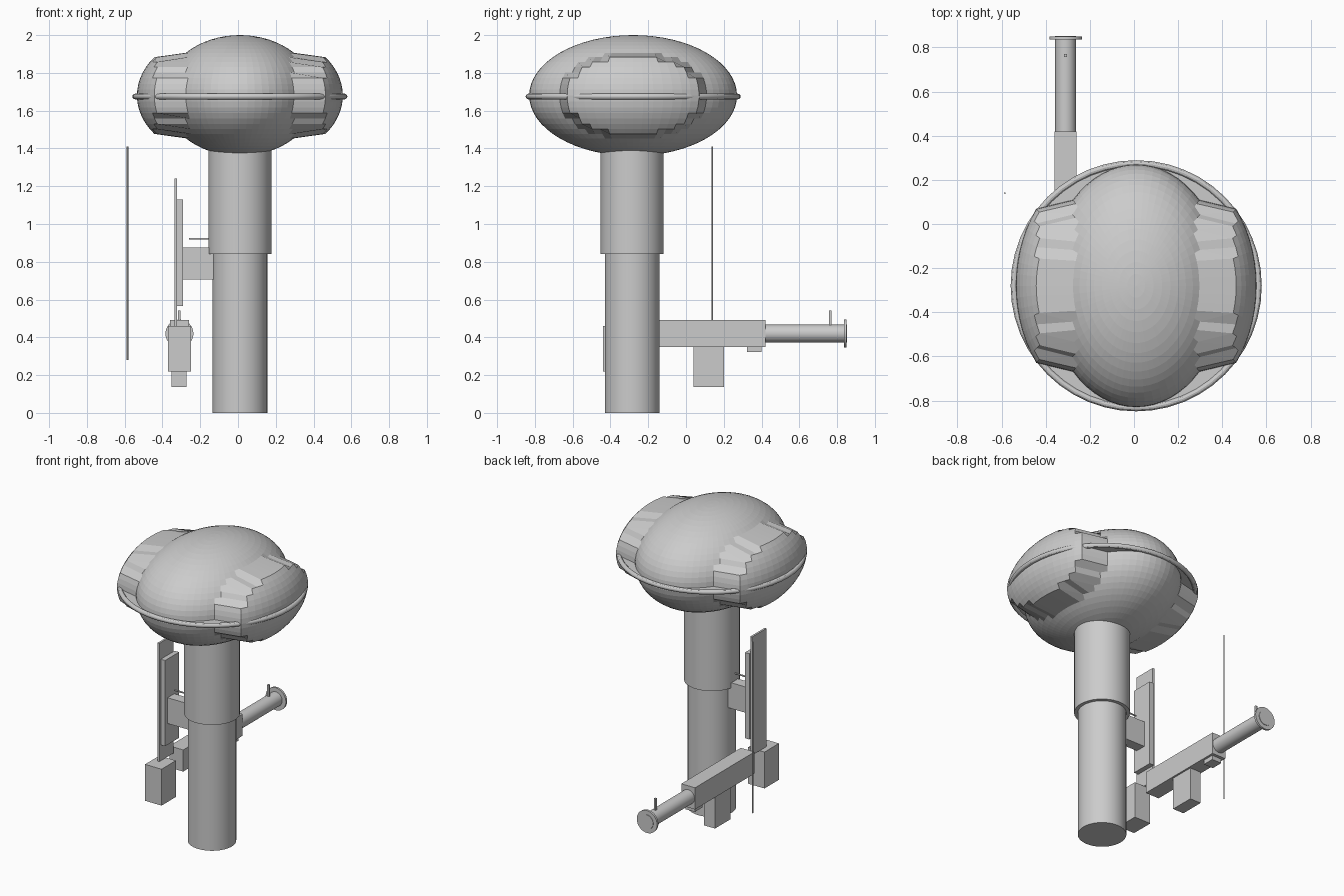
import bpy
import math

cube = bpy.data.objects.get("Cube")
if cube:
    bpy.data.objects.remove(cube, do_unlink=True)

grey = bpy.data.materials.new("plain_grey")
grey.use_nodes = True
COLOUR = (0.6, 0.6, 0.6, 1)
grey.diffuse_color = COLOUR
grey.node_tree.nodes["Principled BSDF"].inputs["Base Color"].default_value = COLOUR

CX, CY = 0.01, -0.285      # axis of the column and head
GUN_X, GUN_Z = -0.31, 0.42  # axis of the barrel


def finish(name):
    ob = bpy.context.object
    ob.name = name
    ob.data.materials.append(grey)
    return ob


def box(name, x, y, z):
    """Box from (low, high) ranges on each axis."""
    centre = [(a + b) / 2 for a, b in (x, y, z)]
    bpy.ops.mesh.primitive_cube_add(size=1, location=centre)
    ob = finish(name)
    ob.scale = [b - a for a, b in (x, y, z)]
    return ob


def rod(name, start, length, radius, axis="z", sides=48):
    """Cylinder running from a start point along one axis."""
    turn = {"x": (0, math.pi / 2, 0), "y": (math.pi / 2, 0, 0), "z": (0, 0, 0)}[axis]
    centre = list(start)
    centre["xyz".index(axis)] += length / 2
    bpy.ops.mesh.primitive_cylinder_add(vertices=sides, radius=radius, depth=length,
                                        location=centre, rotation=turn)
    ob = finish(name)
    bpy.ops.object.shade_smooth_by_angle()
    return ob


# Column in two stages
rod("lower_column", (CX, CY, 0), 0.845, 0.145)
rod("upper_column", (CX, CY, 0.84), 0.56, 0.167)

# Head: ellipsoid whose two sides are pulled outwards
bpy.ops.mesh.primitive_uv_sphere_add(segments=64, ring_count=32, radius=1,
                                     location=(CX, CY + 0.005, 1.68))
head = finish("head")
for v in head.data.vertices:
    v.co.x *= 0.405
    v.co.y *= 0.55
    v.co.z *= 0.32
    if abs(v.co.x) > 0.29:
        v.co.x += math.copysign(0.14, v.co.x)

# Rim around the head, with the thin plate inside it
bpy.ops.mesh.primitive_torus_add(major_segments=48, minor_segments=12,
                                 major_radius=0.554, minor_radius=0.015,
                                 location=(CX, CY + 0.005, 1.675))
finish("head_rim")
bpy.ops.object.shade_smooth_by_angle()
rod("rim_plate", (CX, CY + 0.005, 1.67), 0.01, 0.552)

# Side panel and its mount
box("side_panel", (-0.335, -0.322), (-0.36, -0.21), (0.46, 1.24))
box("inner_panel", (-0.322, -0.29), (-0.345, -0.2), (0.565, 1.13))
box("panel_bracket", (-0.29, -0.12), (-0.32, -0.25), (0.705, 0.875))
rod("bracket_pin", (-0.26, -0.29, 0.922), 0.12, 0.005, "x", 12)
box("front_box", (-0.37, -0.25), (-0.44, -0.29), (0.22, 0.46))

# Gun body, grip and barrel
box("gun_body", (-0.36, -0.26), (-0.2, 0.42), (0.35, 0.493))
box("grip", (-0.352, -0.272), (0.04, 0.2), (0.138, 0.36))
box("under_block", (-0.345, -0.275), (0.322, 0.4), (0.322, 0.36))
rod("barrel", (GUN_X, 0.4, GUN_Z), 0.453, 0.047, "y", 32)
rod("muzzle_flange", (GUN_X, 0.836, GUN_Z), 0.014, 0.074, "y", 32)
box("sight_post", (-0.318, -0.304), (0.757, 0.77), (0.455, 0.542))

# Free-standing thin aerial
rod("aerial", (-0.585, 0.14, 0.28), 1.13, 0.004, "z", 8)
